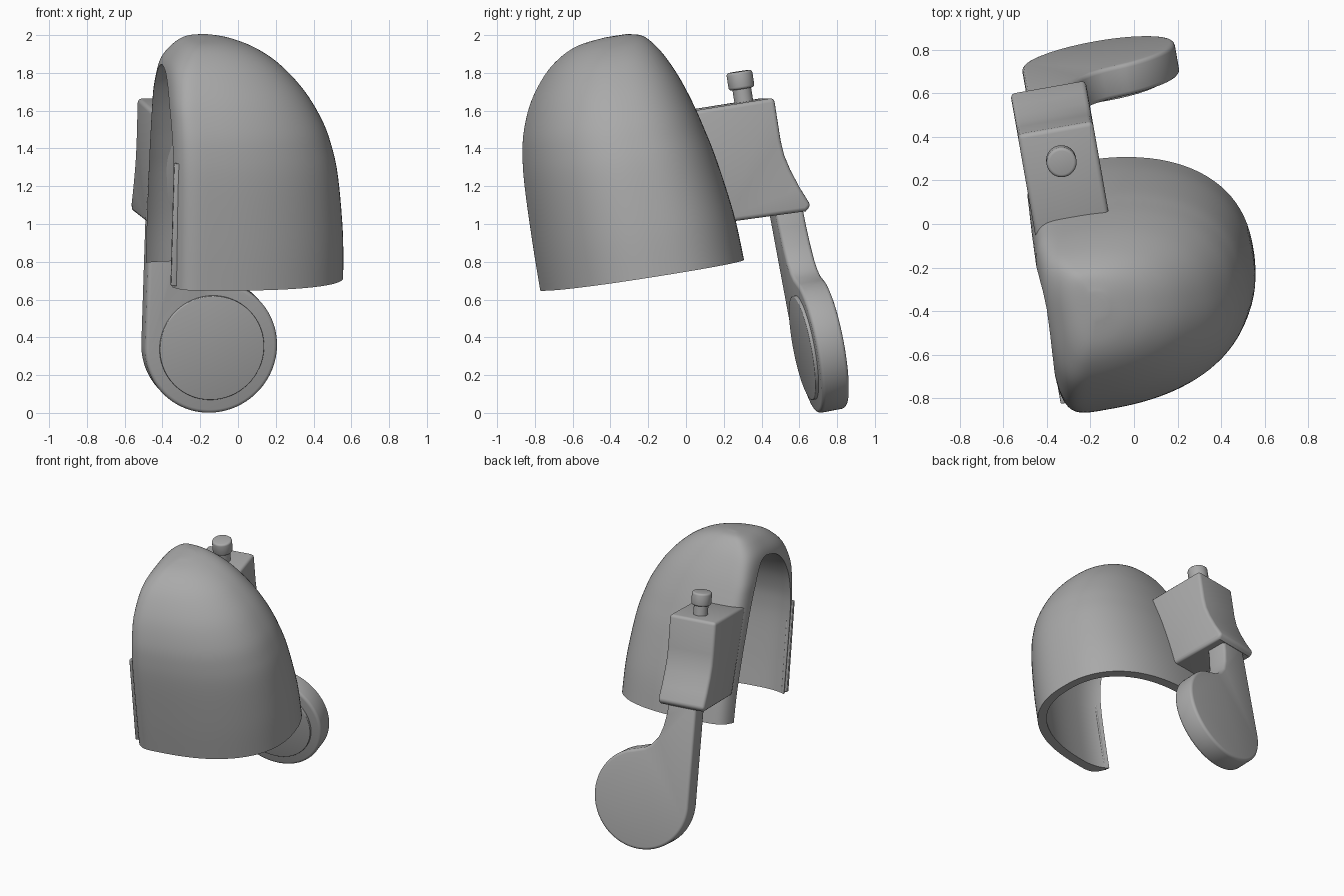
import bpy, bmesh
from math import sin, cos, pi, radians
from mathutils import Matrix, Vector

if "Cube" in bpy.data.objects:
    bpy.data.objects.remove(bpy.data.objects["Cube"], do_unlink=True)

# One plain material for the whole model
grey = bpy.data.materials.new("plain_grey")
grey.use_nodes = True
grey.diffuse_color = (0.4, 0.4, 0.4, 1)
grey.node_tree.nodes["Principled BSDF"].inputs["Base Color"].default_value = (0.4, 0.4, 0.4, 1)

# All parts share one tilted frame; the paddle leans slightly more about its lower end
FRAME = Matrix.Rotation(radians(10), 4, 'Z') @ Matrix.Rotation(radians(9), 4, 'X')
PIVOT = Matrix.Translation((0, .77, -.1))
LEAN = FRAME @ PIVOT @ Matrix.Rotation(radians(1.7), 4, 'X') @ PIVOT.inverted()


def make(name, bm, frame=FRAME):
    bmesh.ops.recalc_face_normals(bm, faces=bm.faces)
    mesh = bpy.data.meshes.new(name)
    bm.to_mesh(mesh)
    bm.free()
    mesh.materials.append(grey)
    ob = bpy.data.objects.new(name, mesh)
    ob.matrix_world = frame
    bpy.context.collection.objects.link(ob)
    return ob


def activate(ob):
    bpy.ops.object.select_all(action='DESELECT')
    ob.select_set(True)
    bpy.context.view_layer.objects.active = ob


def finish(ob, bevel=0.0, angle=35):
    activate(ob)
    if bevel:
        mod = ob.modifiers.new("soft_edges", 'BEVEL')
        mod.width = bevel
        mod.segments = 3
        mod.limit_method = 'ANGLE'
        mod.angle_limit = radians(40)
        bpy.ops.object.modifier_apply(modifier=mod.name)
    bpy.ops.object.shade_smooth_by_angle(angle=radians(angle))


def prism(name, outline, axis, start, end, frame=FRAME):
    """Extrude a 2D outline along local x or y."""
    bm = bmesh.new()
    place = (lambda a, b: (start, a, b)) if axis == 'X' else (lambda a, b: (a, start, b))
    face = bm.faces.new([bm.verts.new(place(a, b)) for a, b in outline])
    move = Vector((end - start, 0, 0)) if axis == 'X' else Vector((0, end - start, 0))
    new = bmesh.ops.extrude_face_region(bm, geom=[face])["geom"]
    bmesh.ops.translate(bm, vec=move, verts=[g for g in new if isinstance(g, bmesh.types.BMVert)])
    return make(name, bm, frame)


def circle(cx, cz, r, first=0, last=360, count=64):
    return [(cx + r * cos(radians(first + (last - first) * i / count)),
             cz + r * sin(radians(first + (last - first) * i / count))) for i in range(count)]


def smooth_rows(keys, steps=5):
    """Catmull-Rom interpolation between profile rows."""
    rows = []
    for i in range(len(keys) - 1):
        quad = (keys[max(i - 1, 0)], keys[i], keys[i + 1], keys[min(i + 2, len(keys) - 1)])
        for s in range(steps):
            t = s / steps
            rows.append([b + t * (c - a) / 2 + t * t * (2 * a - 5 * b + 4 * c - d) / 2
                         + t ** 3 * (3 * b - a - 3 * c + d) / 2 for a, b, c, d in zip(*quad)])
    return rows + [list(keys[-1])]


def power(v, n):
    return (abs(v) ** (2 / n)) * (1 if v >= 0 else -1)


def dome(name, rows, count=96):
    """Stack of D-shaped rings: height, y range, x middle, x range, squareness of open side."""
    bm = bmesh.new()
    rings = []
    for z, y0, y1, xc, xa, xb, square in rows:
        ring = []
        for i in range(count):
            t = 2 * pi * (i + 0.5) / count
            c, s = cos(t), sin(t)
            n, reach = (2.3, xb - xc) if c >= 0 else (square, xc - xa)
            ring.append(bm.verts.new((xc + reach * power(c, n),
                                      (y0 + y1) / 2 + (y1 - y0) / 2 * power(s, n), z)))
        rings.append(ring)
    for low, high in zip(rings, rings[1:]):
        for i in range(count):
            j = (i + 1) % count
            bm.faces.new((low[i], low[j], high[j], high[i]))
    bm.faces.new(rings[0])
    bm.faces.new(rings[-1])
    return make(name, bm)


# Hollow shell, open below and on one side: height, front, back, open side, round side
BASE = 0.752
KEYS = [(BASE, -.615, .45, -.475, .52), (1.0, -.616, .435, -.477, .51),
        (1.3, -.61, .39, -.48, .473), (1.465, -.595, .355, -.481, .432),
        (1.6, -.565, .322, -.481, .378), (1.75, -.50, .276, -.478, .284),
        (1.88, -.405, .22, -.46, .16), (1.96, -.31, .168, -.408, .04),
        (2.005, -.21, .118, -.345, -.08), (2.024, -.08, .04, -.26, -.18)]
WALL = 0.06
outer, inner = [], []
for z, y0, y1, xa, xb in smooth_rows(KEYS):
    xc = xa + 0.25 * (xb - xa)
    outer.append((z, y0, y1, xc, xa, xb, 5 - 8 * max(0, z - 1.7)))
    mid, half = (y0 + y1) / 2, max(0.01, (y1 - y0) / 2 - WALL)
    inner.append((BASE + (z - BASE) * 0.88, mid - half, mid + half,
                  min(xc, xb - WALL - 0.01), -0.61, xb - WALL, 2.5))
inner.insert(0, (BASE - 0.2,) + inner[0][1:])

shell = dome("shell", outer)
hollow = dome("shell_hollow_cutter", inner)
hollow.hide_render = True
activate(shell)
cut = shell.modifiers.new("hollow", 'BOOLEAN')
cut.operation = 'DIFFERENCE'
cut.solver = 'EXACT'
cut.object = hollow
bpy.ops.object.modifier_apply(modifier=cut.name)
bpy.data.objects.remove(hollow, do_unlink=True)
finish(shell, angle=40)

# Thin strip along the front lip of the opening
strip = prism("lip_strip", [(-.54, .765), (-.51, .765), (-.51, 1.42), (-.54, 1.42)], 'X', -.474, -.43)
finish(strip, 0.006)

# Bracket block with a flared lower back
block = prism("bracket_block", [(.25, 1.57), (.375, .96), (.825, .95), (.857, .975), (.812, 1.08),
                                (.777, 1.18), (.757, 1.26), (.75, 1.34), (.75, 1.57)], 'X', -.455, -.105)
finish(block, 0.022)


# Push button: stem and cap
def cylinder(name, radius, low, high, bevel):
    bm = bmesh.new()
    bmesh.ops.create_cone(bm, cap_ends=True, segments=48, radius1=radius, radius2=radius, depth=high - low,
                          matrix=Matrix.Translation((-.278, .613, (low + high) / 2)))
    finish(make(name, bm), bevel)


cylinder("button_stem", 0.05, 1.55, 1.66, 0)
cylinder("button_cap", 0.069, 1.64, 1.733, 0.014)

# Paddle: round plate with a narrow arm rising into the block
CX, CZ = -.028, .243
neck = [(.062, .585), (-.02, .612), (-.07, .645), (-.115, .70), (-.145, .78), (-.165, .88),
        (-.175, 1.0), (-.383, 1.0)]
paddle = prism("paddle", circle(CX, CZ, .355, 180, 435, 72) + neck, 'Y', .703, .853, LEAN)
finish(paddle, 0.02)

# Raised round pad on the paddle's front
pad = prism("paddle_pad", circle(CX, CZ, .28), 'Y', .685, .71, LEAN)
finish(pad, 0.005)
